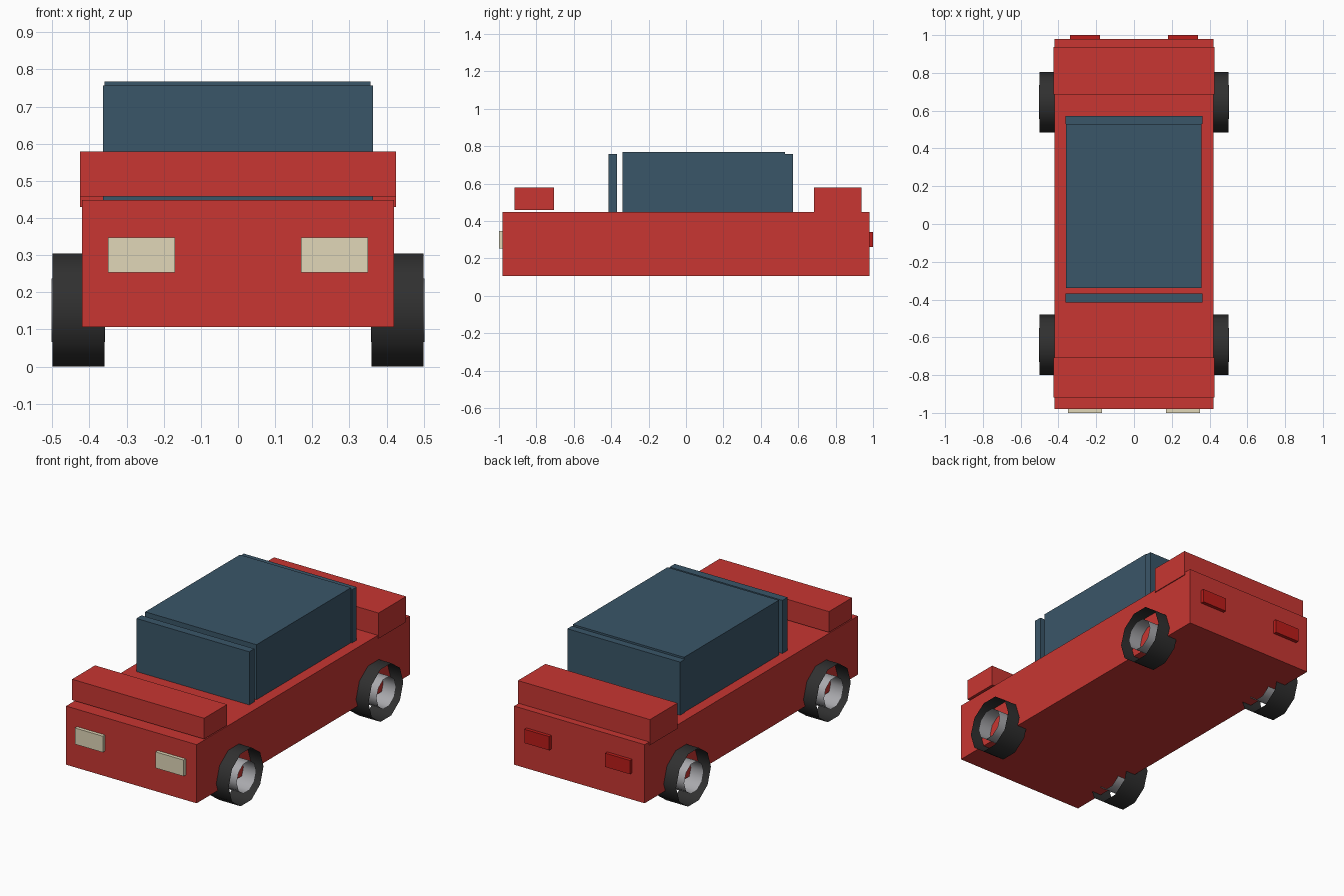
import bpy
from math import pi

if "Cube" in bpy.data.objects:
    bpy.data.objects.remove(bpy.data.objects["Cube"])


def material(name, rgb):
    mat = bpy.data.materials.new(name)
    mat.diffuse_color = (*rgb, 1)
    mat.use_nodes = True
    mat.node_tree.nodes["Principled BSDF"].inputs["Base Color"].default_value = mat.diffuse_color
    return mat


RED = material("red_paint", (0.58, 0.037, 0.032))
GLASS = material("blue_glass", (0.042, 0.093, 0.14))
RUBBER = material("black_rubber", (0.03, 0.03, 0.03))
CREAM = material("cream_lens", (0.75, 0.68, 0.48))
TAIL = material("red_lens", (0.5, 0.012, 0.01))
METAL = material("grey_metal", (0.4, 0.4, 0.42))


def box(name, x, y, z, mat):
    """Box from (min, max) ranges."""
    bpy.ops.mesh.primitive_cube_add(size=1, location=[(a + b) / 2 for a, b in (x, y, z)])
    ob = bpy.context.object
    ob.name = name
    ob.scale = [b - a for a, b in (x, y, z)]
    bpy.ops.object.transform_apply(location=False, rotation=False, scale=True)
    ob.data.materials.append(mat)


def tube(name, radius, width, loc, mat):
    """Open ten-sided tube lying along x, with corners at front and back."""
    bpy.ops.mesh.primitive_cylinder_add(vertices=10, radius=radius, depth=width,
                                        end_fill_type='NOTHING', location=loc,
                                        rotation=(0, pi / 2, 0))
    ob = bpy.context.object
    ob.name = name
    bpy.ops.object.transform_apply(location=False, rotation=True, scale=False)
    bpy.ops.object.shade_smooth()
    ob.data.materials.append(mat)


# Body with raised hood and trunk blocks
box("body", (-0.42, 0.42), (-0.98, 0.98), (0.107, 0.448), RED)
box("hood", (-0.425, 0.425), (-0.918, -0.707), (0.458, 0.579), RED)
box("trunk", (-0.425, 0.425), (0.685, 0.938), (0.43, 0.579), RED)

# Cabin and windows
box("cabin", (-0.359, 0.357), (-0.34, 0.53), (0.43, 0.768), GLASS)
box("windshield", (-0.363, 0.363), (-0.415, -0.368), (0.44, 0.757), GLASS)
box("rear_window", (-0.363, 0.363), (0.53, 0.572), (0.44, 0.757), GLASS)

# Lights and wheels on both sides
for s, side in ((-1, "left"), (1, "right")):
    box(f"headlight_{side}", sorted((s * 0.17, s * 0.35)), (-1.0, -0.97), (0.253, 0.347), CREAM)
    box(f"taillight_{side}", sorted((s * 0.18, s * 0.34)), (0.97, 1.0), (0.262, 0.342), TAIL)
    for y, end in ((-0.64, "front"), (0.645, "rear")):
        tube(f"{end}_tire_{side}", 0.16, 0.14, (s * 0.43, y, 0.1522), RUBBER)
        tube(f"{end}_rim_{side}", 0.09, 0.145, (s * 0.43, y, 0.1522), METAL)
